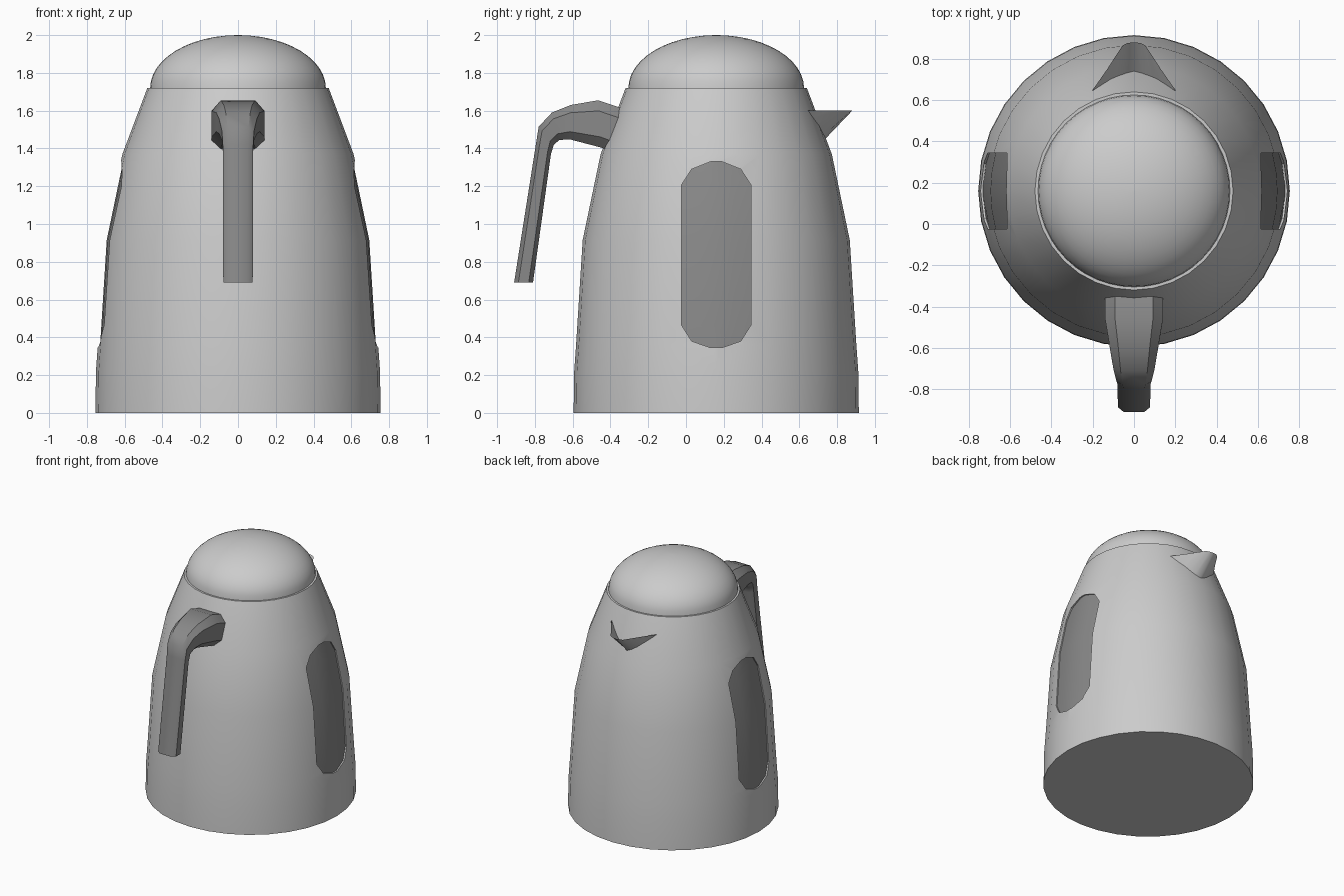
import bpy, bmesh
from math import sin, cos, pi, sqrt

if "Cube" in bpy.data.objects:
    bpy.data.objects.remove(bpy.data.objects["Cube"])

CY = 0.16   # y of the body axis
BODY = [(0.755, 0), (0.752, 0.22), (0.742, 0.36), (0.707, 0.915), (0.612, 1.37), (0.48, 1.72)]
DARK = bpy.data.materials.new("dark_plastic")
DARK.diffuse_color = (0.25, 0.25, 0.25, 1)
DARK.use_nodes = True
DARK.node_tree.nodes["Principled BSDF"].inputs["Base Color"].default_value = DARK.diffuse_color


def radius(z):
    """Body radius at height z."""
    for (r0, z0), (r1, z1) in zip(BODY, BODY[1:]):
        if z <= z1:
            return r0 + (r1 - r0) * (z - z0) / (z1 - z0)
    return BODY[-1][0]


def on_body(dx, z):
    return sqrt(radius(z) ** 2 - dx * dx)


def smooth(ob, angle=30):
    bpy.ops.object.select_all(action='DESELECT')
    bpy.context.view_layer.objects.active = ob
    ob.select_set(True)
    bpy.ops.object.shade_smooth_by_angle(angle=angle * pi / 180)


def finish(name, bm, mat=None):
    me = bpy.data.meshes.new(name)
    bm.to_mesh(me)
    bm.free()
    ob = bpy.data.objects.new(name, me)
    bpy.context.collection.objects.link(ob)
    if mat:
        me.materials.append(mat)
    return ob


def loft(bm, rows, closed=False, caps=False):
    """Skin a list of equally long point rows."""
    vs = [[bm.verts.new(p) for p in row] for row in rows]
    n = len(vs[0])
    for a, b in zip(vs, vs[1:]):
        for i in range(n if closed else n - 1):
            j = (i + 1) % n
            bm.faces.new((a[i], a[j], b[j], b[i]))
    if caps:
        bm.faces.new(vs[0][::-1])
        bm.faces.new(vs[-1])
    bmesh.ops.recalc_face_normals(bm, faces=bm.faces)


def lathe(name, profile, n):
    bm = bmesh.new()
    loft(bm, [[(r * cos(2 * pi * i / n), CY + r * sin(2 * pi * i / n), z)
               for i in range(n)] for r, z in profile], True, True)
    return finish(name, bm)


def window(name, side, depth, cutter=False):
    """Rounded panel following the body, or the solid that cuts its recess."""
    bm = bmesh.new()
    outline = [(1.33, 0.03), (1.29, 0.13), (1.205, 0.185), (0.915, 0.185),
               (0.467, 0.185), (0.38, 0.13), (0.345, 0.03)]
    rows = [[(side * (on_body(w * t, z) - depth), CY + w * t, z)
             for t in (-1, -0.5, 0, 0.5, 1)] for z, w in outline]
    loft(bm, rows)
    if cutter:
        ext = bmesh.ops.extrude_face_region(bm, geom=bm.faces[:], use_keep_orig=True)
        verts = [v for v in ext["geom"] if isinstance(v, bmesh.types.BMVert)]
        bmesh.ops.translate(bm, verts=verts, vec=(side * 0.3, 0, 0))
        bmesh.ops.recalc_face_normals(bm, faces=bm.faces)
    else:
        bm.normal_update()
        if sum(f.normal.x for f in bm.faces) * side < 0:
            bmesh.ops.reverse_faces(bm, faces=bm.faces)
    return finish(name, bm, None if cutter else DARK)


# Body with a recess on each side
body = lathe("body", BODY, 32)
for side, label in ((1, "right"), (-1, "left")):
    cut = window("recess_cutter", side, 0.015, True)
    mod = body.modifiers.new("recess", 'BOOLEAN')
    mod.object, mod.operation, mod.solver = cut, 'DIFFERENCE', 'EXACT'
    bpy.context.view_layer.objects.active = body
    bpy.ops.object.modifier_apply(modifier=mod.name)
    bpy.data.objects.remove(cut)
    smooth(window(label + "_window", side, 0.012))
smooth(body)

# Domed lid
dome = [(0.465 * cos(a), 1.72 + 0.28 * sin(a))
        for a in [i * pi / 2 / 12 for i in range(12)]]
smooth(lathe("lid", dome + [(0.004, 2.0)], 48))

# Handle: outer point, inner point (y, z) and half width of each section
sections = [((-0.33, 1.61), (-0.36, 1.37), 0.14), ((-0.465, 1.655), (-0.45, 1.405), 0.14),
            ((-0.61, 1.63), (-0.615, 1.448), 0.115), ((-0.71, 1.59), (-0.67, 1.445), 0.10),
            ((-0.78, 1.515), (-0.70, 1.42), 0.085), ((-0.795, 1.42), (-0.715, 1.37), 0.08),
            ((-0.91, 0.69), (-0.81, 0.69), 0.078)]
ring = [(-0.65, 1), (0.65, 1), (1, 0.55), (1, -0.55), (0.65, -1), (-0.65, -1), (-1, -0.55), (-1, 0.55)]
bm = bmesh.new()
loft(bm, [[(w * u, (o[0] + i[0] + v * (o[0] - i[0])) / 2, (o[1] + i[1] + v * (o[1] - i[1])) / 2)
           for u, v in ring] for o, i, w in sections], True, True)
smooth(finish("handle", bm, DARK), 40)

# Open pouring spout: level rim narrowing down to a seam on the body
half = [(0.2, 0.65), (0.13, 0.75), (0.085, 0.82), (0.055, 0.865), (0.03, 0.877)]
rim = [(-x, y) for x, y in half] + [(0, 0.88)] + half[::-1]
seam = []
for k in range(len(rim)):
    x = -0.2 + 0.4 * k / (len(rim) - 1)
    z = 1.45 + 0.15 * (abs(x) / 0.2) ** 1.3
    seam.append((x, CY + on_body(x, z) - 0.005, z))
bm = bmesh.new()
loft(bm, [[(x, y, 1.6) for x, y in rim], seam])
bm.normal_update()
if sum(f.normal.z for f in bm.faces) > 0:
    bmesh.ops.reverse_faces(bm, faces=bm.faces)
smooth(finish("spout", bm), 40)
